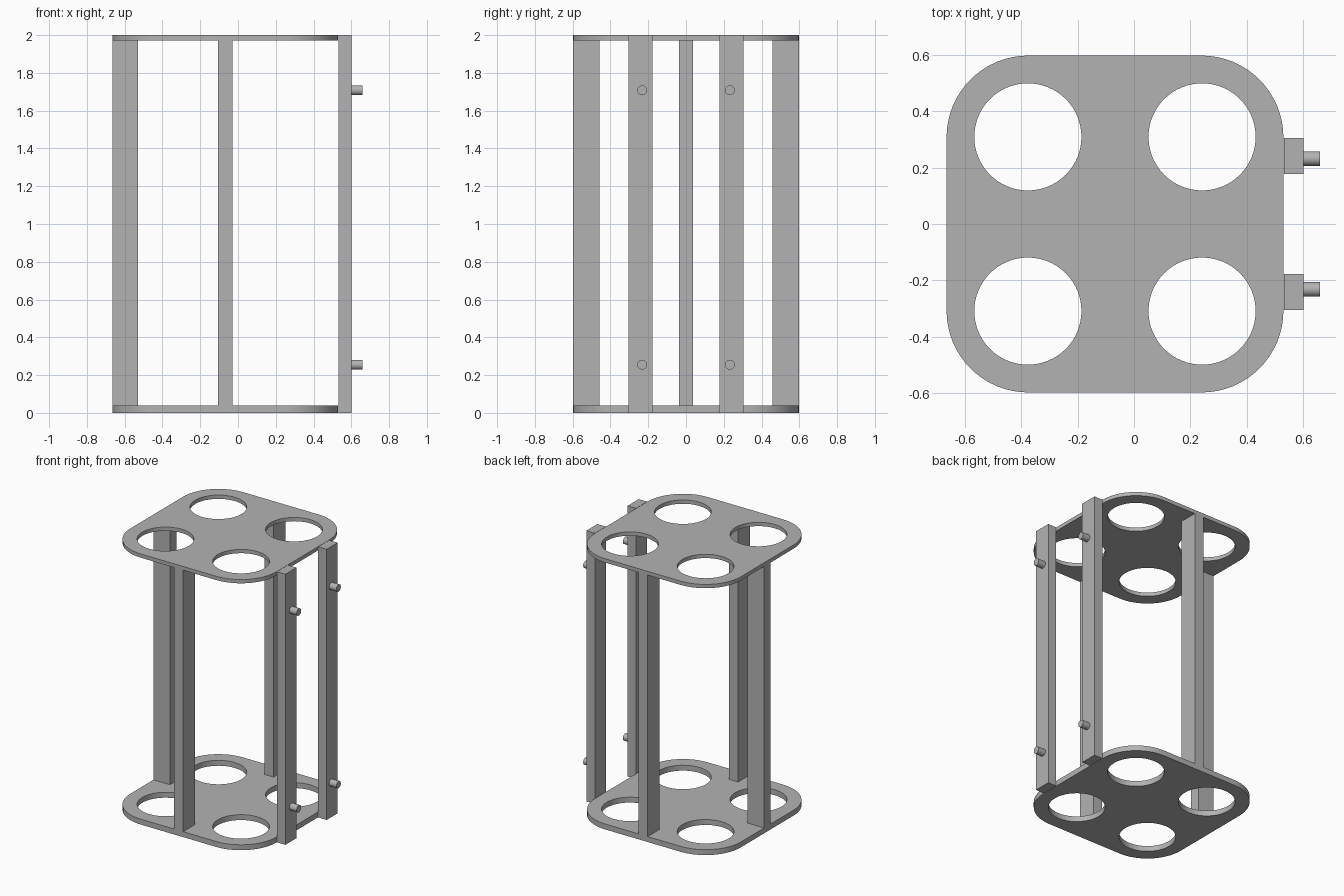
import bpy
import bmesh
from math import sin, cos, pi, radians

cube = bpy.data.objects.get("Cube")
if cube:
    bpy.data.objects.remove(cube, do_unlink=True)

grey = bpy.data.materials.new("light grey")
grey.use_nodes = True
COLOUR = (0.45, 0.45, 0.45, 1)
grey.diffuse_color = COLOUR
grey.node_tree.nodes["Principled BSDF"].inputs["Base Color"].default_value = COLOUR

MID_X = -0.0675     # centre of the plates
HALF = 0.5975       # half width of the plates
CORNER = 0.29       # corner radius


def finish(name, bm):
    mesh = bpy.data.meshes.new(name)
    bmesh.ops.recalc_face_normals(bm, faces=bm.faces)
    bm.to_mesh(mesh)
    bm.free()
    mesh.materials.append(grey)
    obj = bpy.data.objects.new(name, mesh)
    bpy.context.collection.objects.link(obj)
    bpy.ops.object.select_all(action="DESELECT")
    obj.select_set(True)
    bpy.context.view_layer.objects.active = obj
    bpy.ops.object.shade_smooth_by_angle(angle=radians(30))
    return obj


def box(name, x, y, z):
    bm = bmesh.new()
    bmesh.ops.create_cube(bm, size=1)
    for v in bm.verts:
        for i, (low, high) in enumerate((x, y, z)):
            v.co[i] = high if v.co[i] > 0 else low
    return finish(name, bm)


def arc(cx, cy, radius, start, sweep, steps):
    return [(cx + radius * cos(start + sweep * i / steps),
             cy + radius * sin(start + sweep * i / steps)) for i in range(steps + 1)]


def plate(name, low, high):
    # Rounded outline followed by four round holes
    inset = HALF - CORNER
    outline = []
    for k, (sx, sy) in enumerate(((1, 1), (-1, 1), (-1, -1), (1, -1))):
        outline += arc(MID_X + sx * inset, sy * inset, CORNER, k * pi / 2, pi / 2, 16)
    loops = [outline]
    for sx in (-1, 1):
        for sy in (-1, 1):
            loops.append(arc(MID_X + sx * 0.309, sy * 0.309, 0.19, 0, 2 * pi, 64)[:-1])

    # Filled flat curve with thickness, turned into a mesh
    curve = bpy.data.curves.new(name, "CURVE")
    curve.dimensions = "2D"
    curve.fill_mode = "BOTH"
    curve.extrude = (high - low) / 2
    for points in loops:
        spline = curve.splines.new("POLY")
        spline.points.add(len(points) - 1)
        for p, (x, y) in zip(spline.points, points):
            p.co = (x, y, 0, 1)
        spline.use_cyclic_u = True
    temp = bpy.data.objects.new(name + "_outline", curve)
    bpy.context.collection.objects.link(temp)
    bpy.context.view_layer.update()
    filled = temp.evaluated_get(bpy.context.evaluated_depsgraph_get())
    bm = bmesh.new()
    bm.from_mesh(filled.to_mesh())
    filled.to_mesh_clear()
    bpy.data.objects.remove(temp, do_unlink=True)
    bmesh.ops.remove_doubles(bm, verts=bm.verts, dist=0.0001)
    bmesh.ops.translate(bm, verts=bm.verts, vec=(0, 0, (low + high) / 2))
    return finish(name, bm)


def peg(name, y, z):
    bm = bmesh.new()
    bmesh.ops.create_cone(bm, cap_ends=True, segments=32, radius1=0.026,
                          radius2=0.026, depth=0.06)
    for v in bm.verts:
        x0, y0, z0 = v.co
        v.co = (0.63 + z0, y + x0, z + y0)
    return finish(name, bm)


# End plates
plate("bottom_plate", 0, 0.04)
plate("top_plate", 1.972, 2)

# Upright posts between the plates
POST_Z = (0.04, 1.972)
box("right_post", (-0.665, -0.53), (-0.038, 0.038), POST_Z)
box("front_post", (-0.105, -0.03), (-0.5975, -0.458), POST_Z)
box("back_post", (-0.105, -0.03), (0.458, 0.5975), POST_Z)

# Mounting rails with pegs
for side, s in (("front", -1), ("back", 1)):
    box(side + "_rail", (0.532, 0.601), sorted((s * 0.177, s * 0.305)), (0, 2))
    for level, z in (("lower", 0.255), ("upper", 1.708)):
        peg(f"{side}_{level}_peg", s * 0.232, z)
